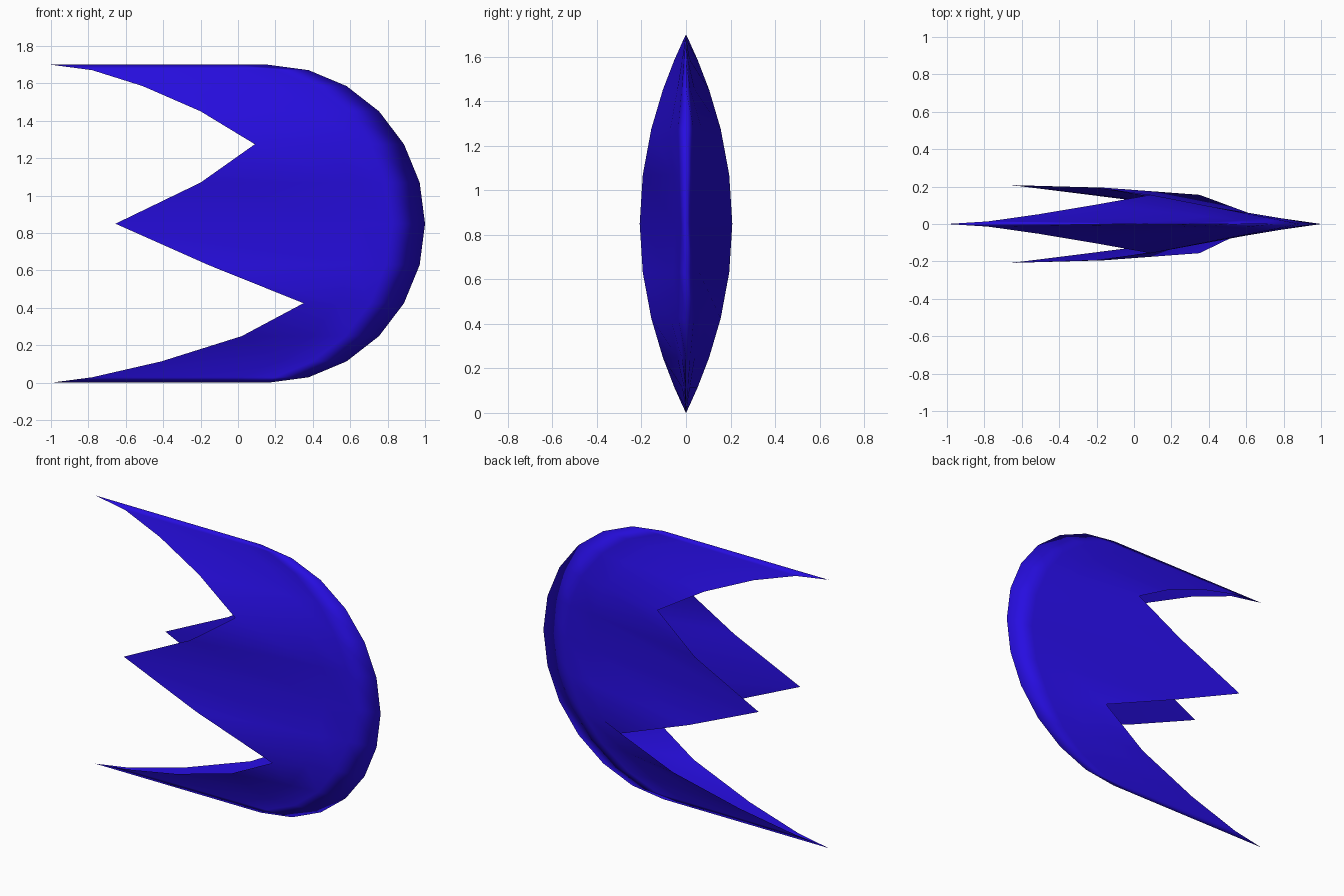
import bpy, bmesh, math

cube = bpy.data.objects.get("Cube")
if cube:
    bpy.data.objects.remove(cube, do_unlink=True)

RADIUS, DEPTH, ARC_X = 0.85, 0.208, 0.16

# x of the jagged open edge, from the top tip down to the bottom tip
jagged_edge = [-1, -0.78, -0.51, -0.2, 0.09, -0.2, -0.655,
               -0.16, 0.35, 0.02, -0.41, -0.78, -1]
last = len(jagged_edge) - 1


def row_points(k, side):
    """One row of the shell, from the jagged edge to the rounded rim."""
    a = math.pi * k / last
    z = RADIUS + RADIUS * math.cos(a)
    rim_x = ARC_X + 0.84 * math.sin(a)
    edge_y = DEPTH * math.sin(a) ** 2
    # both halves share the same taper towards the rim
    slope = edge_y / (rim_x - jagged_edge[min(k, last - k)])
    points = [(jagged_edge[k], side * edge_y, z)]
    for inset in (0.36, 0.18, 0):
        points.append((rim_x - inset, side * slope * inset, z))
    return points


# Shell: two bulging sides joined along the rounded rim
bm = bmesh.new()
for side in (-1, 1):
    rows = [[bm.verts.new(p) for p in row_points(k, side)] for k in range(last + 1)]
    for upper, lower in zip(rows, rows[1:]):
        for i in range(len(upper) - 1):
            quad = [upper[i], lower[i], lower[i + 1], upper[i + 1]]
            bm.faces.new(quad if side < 0 else quad[::-1])
bmesh.ops.remove_doubles(bm, verts=bm.verts, dist=0.0005)
for face in bm.faces:
    face.smooth = True
mesh = bpy.data.meshes.new("jagged_shell")
bm.to_mesh(mesh)
bm.free()
shell = bpy.data.objects.new("jagged_shell", mesh)
bpy.context.collection.objects.link(shell)

# Colour
blue = bpy.data.materials.new("deep_blue")
blue.use_nodes = True
colour = (0.02, 0.004, 0.75, 1)
blue.diffuse_color = colour
blue.node_tree.nodes["Principled BSDF"].inputs["Base Color"].default_value = colour
mesh.materials.append(blue)
